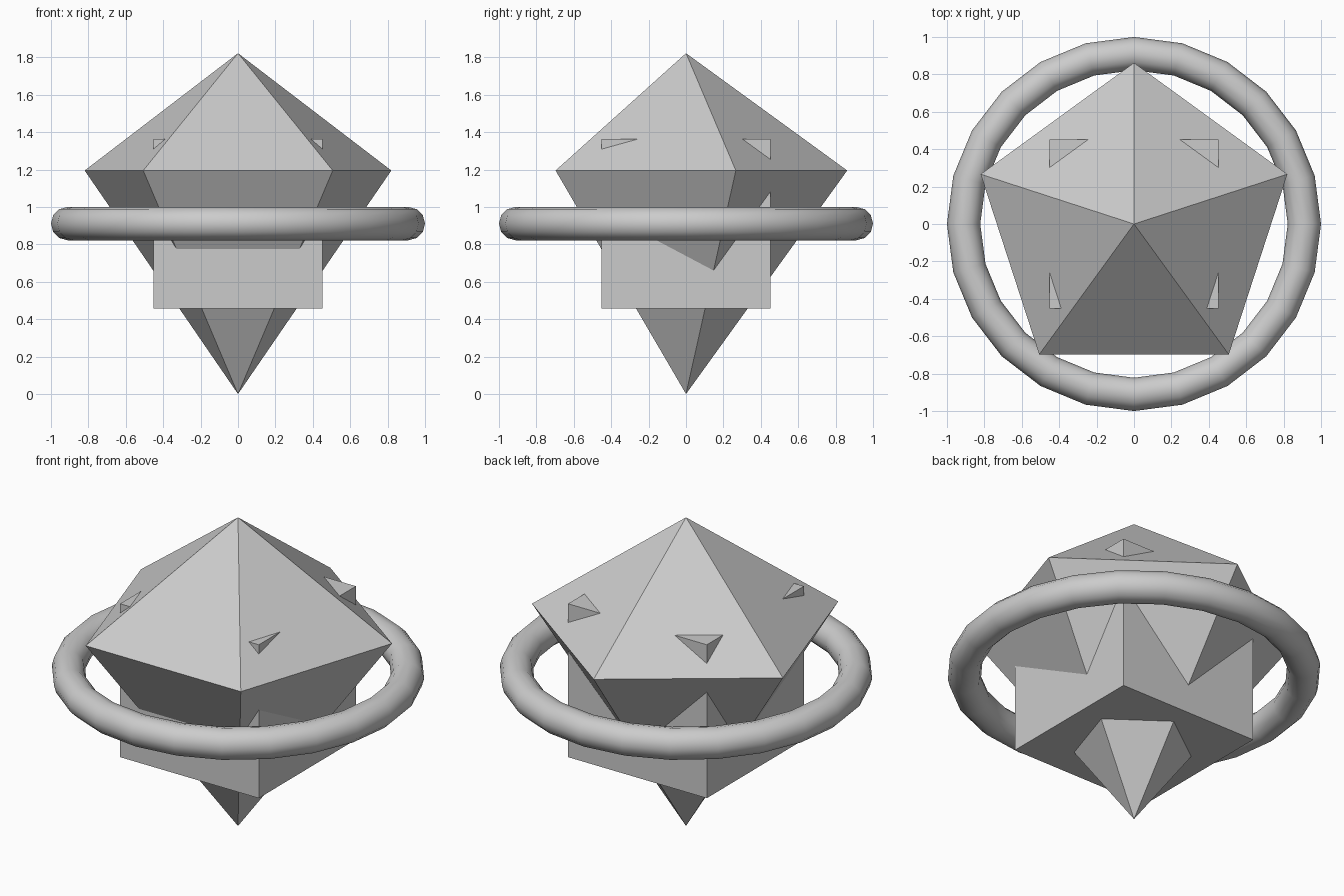
import bpy, bmesh
from math import sin, cos, pi, radians

if "Cube" in bpy.data.objects:
    bpy.data.objects.remove(bpy.data.objects["Cube"])

MID = 0.911


def mesh_object(name, verts, faces):
    mesh = bpy.data.meshes.new(name)
    mesh.from_pydata(verts, [], faces)
    bm = bmesh.new()
    bm.from_mesh(mesh)
    bmesh.ops.recalc_face_normals(bm, faces=bm.faces)
    bm.to_mesh(mesh)
    bm.free()
    obj = bpy.data.objects.new(name, mesh)
    bpy.context.collection.objects.link(obj)
    return obj


# Five-sided gem: girdle ring plus top and bottom points
SIDES, RADIUS, GIRDLE = 5, 0.862, 1.195
verts = [(RADIUS * cos(pi / 2 + 2 * pi * i / SIDES),
          RADIUS * sin(pi / 2 + 2 * pi * i / SIDES), GIRDLE) for i in range(SIDES)]
verts += [(0, 0, 2 * MID), (0, 0, 0)]
faces = []
for i in range(SIDES):
    j = (i + 1) % SIDES
    faces += [(i, j, SIDES), (j, i, SIDES + 1)]
mesh_object("gem", verts, faces)

# Cube core poking through the gem
bpy.ops.mesh.primitive_cube_add(size=0.906, location=(0, 0, MID))
bpy.context.object.name = "core_cube"

# Surrounding ring
bpy.ops.mesh.primitive_torus_add(location=(0, 0, MID), major_radius=0.911,
                                 minor_radius=0.089, major_segments=24, minor_segments=12)
bpy.context.object.name = "ring"
bpy.ops.object.shade_smooth_by_angle(angle=radians(40))
